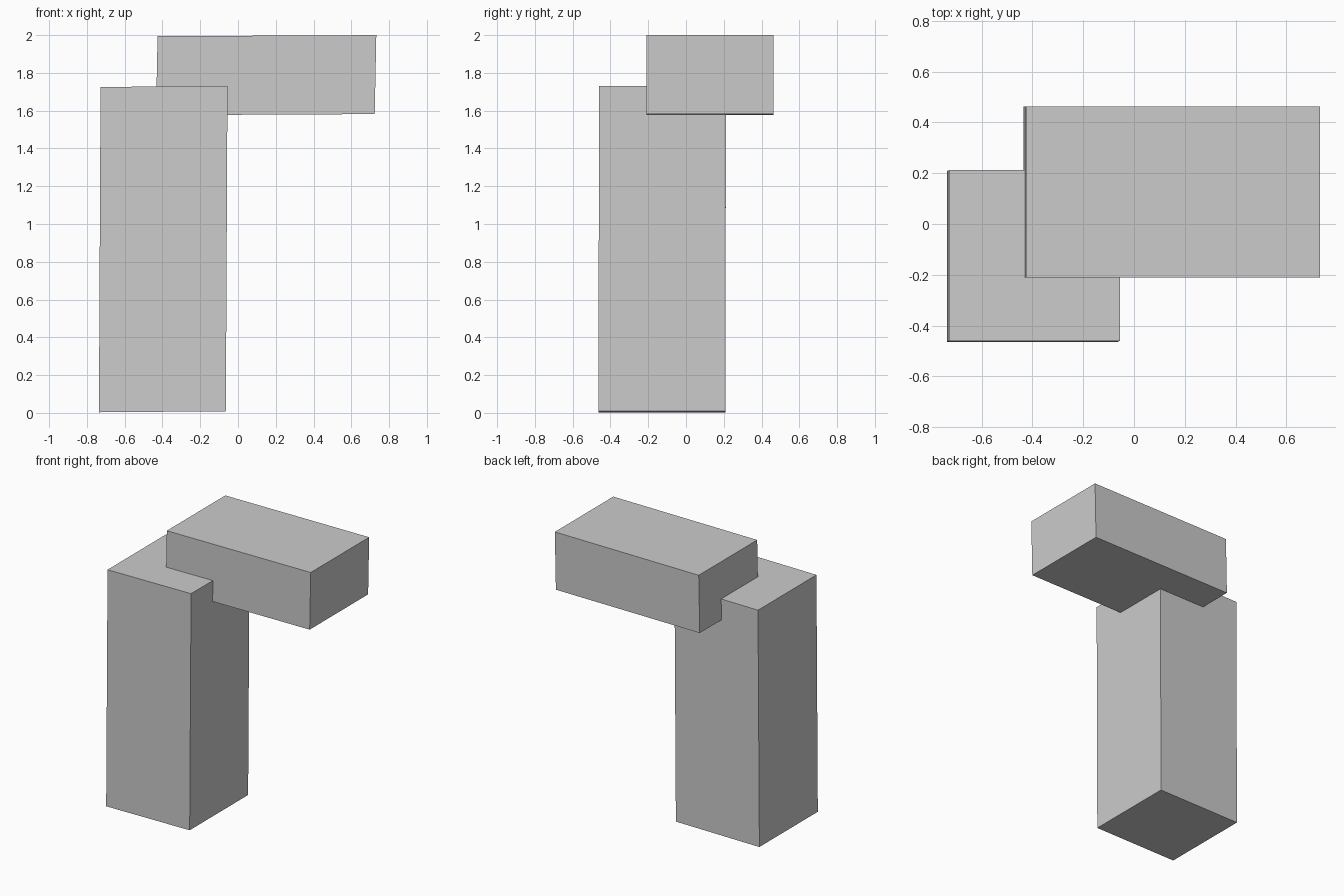
import bpy, bmesh
from mathutils import Matrix, Vector

if "Cube" in bpy.data.objects:
    bpy.data.objects.remove(bpy.data.objects["Cube"])


def slab(name, centre, size, lean_x, lean_y, rise):
    """Box with a slight hand-placed lean: x and y drift with z, z climbs with x."""
    bm = bmesh.new()
    bmesh.ops.create_cube(bm, size=1.0)
    bmesh.ops.scale(bm, vec=Vector(size), verts=bm.verts)
    skew = Matrix(((1, 0, lean_x, 0), (0, 1, lean_y, 0), (rise, 0, 1, 0), (0, 0, 0, 1)))
    bmesh.ops.transform(bm, matrix=skew, verts=bm.verts)
    mesh = bpy.data.meshes.new(name)
    bm.to_mesh(mesh)
    bm.free()
    obj = bpy.data.objects.new(name, mesh)
    obj.location = centre
    bpy.context.collection.objects.link(obj)
    return obj


# Tall upright block
slab("column", (-0.396, -0.126, 0.867), (0.672, 0.672, 1.722), 0.005, 0.002, 0.008)

# Horizontal block sunk into the column's top corner
slab("beam", (0.149, 0.126, 1.788), (1.158, 0.672, 0.418), 0.02, 0.0, 0.005)
